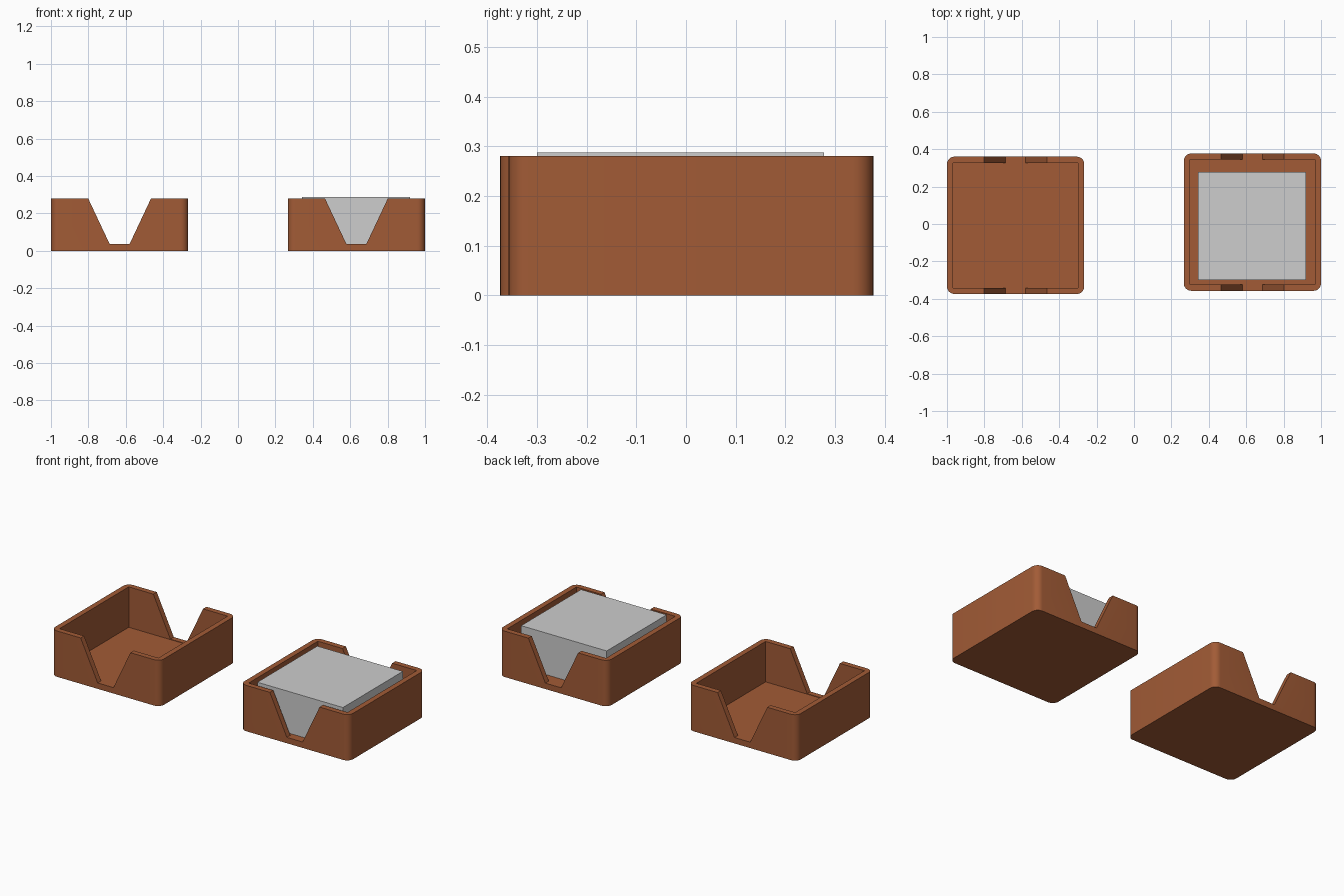
import bpy, bmesh, math

if "Cube" in bpy.data.objects:
    bpy.data.objects.remove(bpy.data.objects["Cube"])

def material(name, rgb):
    m = bpy.data.materials.new(name)
    m.diffuse_color = (*rgb, 1)
    m.use_nodes = True
    m.node_tree.nodes["Principled BSDF"].inputs["Base Color"].default_value = m.diffuse_color
    return m

WOOD = material("brown wood", (0.36, 0.105, 0.037))
PAPER = material("light grey paper", (0.61, 0.61, 0.61))
HALF, WALL, HEIGHT, RADIUS, FLOOR = 0.367, 0.033, 0.28, 0.04, 0.033

def prism(name, outline, direction, mat):
    """Extrude a closed outline of 3D points along a direction."""
    bm = bmesh.new()
    face = bm.faces.new([bm.verts.new(p) for p in outline])
    ext = bmesh.ops.extrude_face_region(bm, geom=[face])
    moved = [g for g in ext["geom"] if isinstance(g, bmesh.types.BMVert)]
    bmesh.ops.translate(bm, verts=moved, vec=direction)
    bmesh.ops.recalc_face_normals(bm, faces=bm.faces)
    mesh = bpy.data.meshes.new(name)
    bm.to_mesh(mesh)
    bm.free()
    mesh.materials.append(mat)
    ob = bpy.data.objects.new(name, mesh)
    bpy.context.collection.objects.link(ob)
    return ob

def square(half, z, radius=0.0, steps=8):
    pts = []
    for k, (sx, sy) in enumerate([(1, 1), (-1, 1), (-1, -1), (1, -1)]):
        c = half - radius
        for i in range(steps + 1 if radius else 1):
            a = math.pi / 2 * (k + i / steps)
            pts.append((sx * c + radius * math.cos(a), sy * c + radius * math.sin(a), z))
    return pts

def tray(name, x, y):
    ob = prism(name, square(HALF, 0, RADIUS), (0, 0, HEIGHT), WOOD)
    # cavity, then tapered finger notch through front and back walls
    cavity = prism("cavity_cutter", square(HALF - WALL, FLOOR), (0, 0, 0.5), WOOD)
    slope = (0.168 - 0.053) / (HEIGHT - 0.036)
    wide = 0.168 + slope * 0.1
    notch = prism("notch_cutter", [(-0.053, -0.5, 0.036), (0.053, -0.5, 0.036),
                                   (wide, -0.5, HEIGHT + 0.1), (-wide, -0.5, HEIGHT + 0.1)],
                  (0, 1, 0), WOOD)
    for cutter in (cavity, notch):
        cutter.hide_render = True
        mod = ob.modifiers.new("cut", 'BOOLEAN')
        mod.operation, mod.solver, mod.object = 'DIFFERENCE', 'EXACT', cutter
        bpy.context.view_layer.objects.active = ob
        bpy.ops.object.modifier_apply(modifier=mod.name)
        bpy.data.objects.remove(cutter)
    ob.location = (x, y, 0)
    bpy.ops.object.select_all(action='DESELECT')
    ob.select_set(True)
    bpy.ops.object.shade_smooth_by_angle(angle=math.radians(30))

# two trays, the right one holding a paper block
tray("empty_tray", -0.633, -0.007)
tray("filled_tray", 0.633, 0.010)
paper = prism("paper_block", square(0.289, FLOOR), (0, 0, 0.287 - FLOOR), PAPER)
paper.location = (0.63, -0.011, 0)
